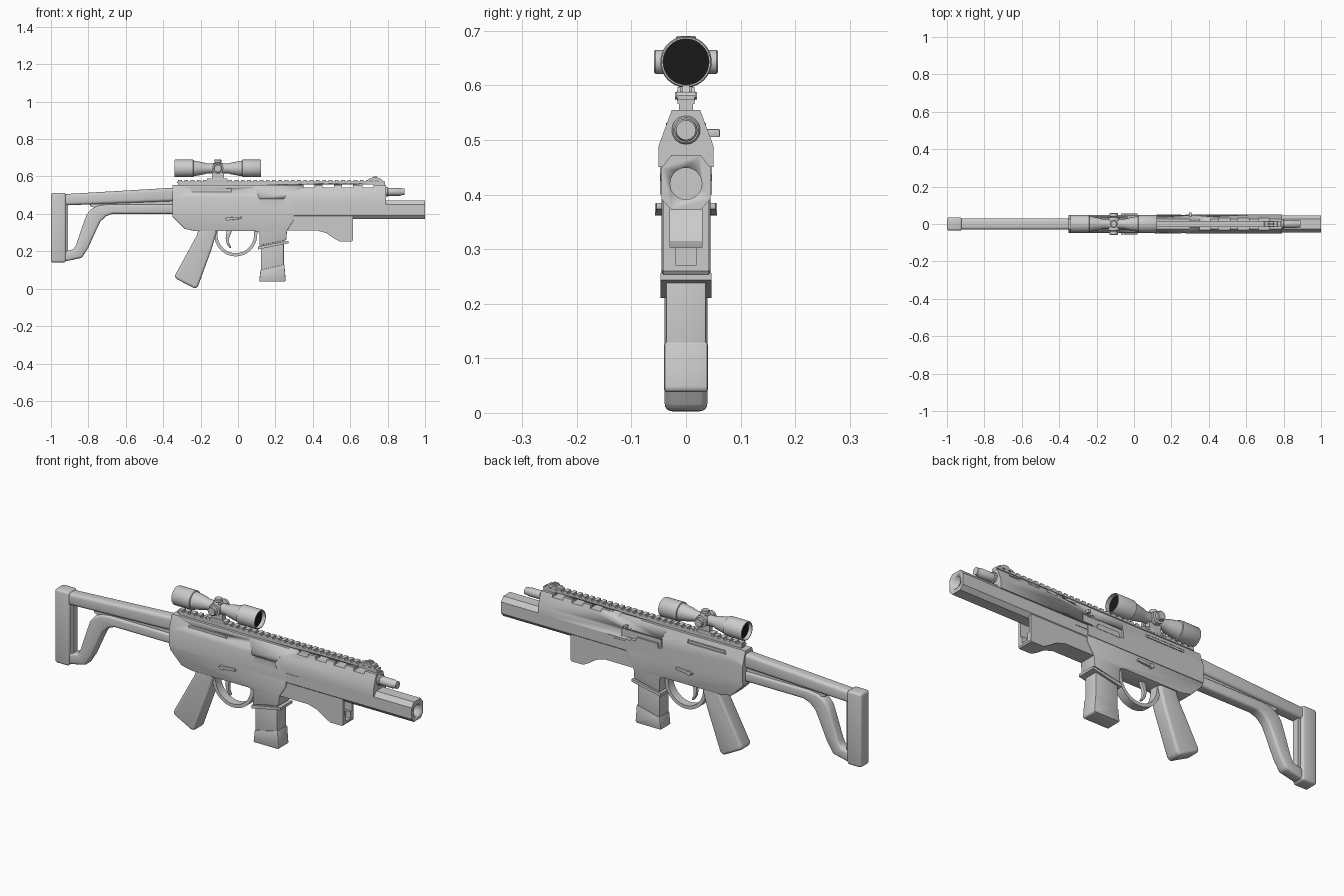
import bpy, bmesh, math
from mathutils import Matrix, Vector

if "Cube" in bpy.data.objects:
    bpy.data.objects.remove(bpy.data.objects["Cube"])


def finish(name, bm, bevel=0, segs=2, smooth=True):
    bmesh.ops.recalc_face_normals(bm, faces=bm.faces)
    me = bpy.data.meshes.new(name)
    bm.to_mesh(me)
    bm.free()
    ob = bpy.data.objects.new(name, me)
    bpy.context.collection.objects.link(ob)
    bpy.ops.object.select_all(action='DESELECT')
    ob.select_set(True)
    bpy.context.view_layer.objects.active = ob
    if bevel:
        m = ob.modifiers.new("bevel", 'BEVEL')
        m.width, m.segments, m.limit_method = bevel, segs, 'ANGLE'
        m.angle_limit = math.radians(35)
        bpy.ops.object.modifier_apply(modifier=m.name)
    if smooth:
        bpy.ops.object.shade_smooth_by_angle(angle=math.radians(32))
    return ob


def extrude(name, pts, vec, to3d, **kw):
    bm = bmesh.new()
    f = bm.faces.new([bm.verts.new(to3d(*p)) for p in pts])
    r = bmesh.ops.extrude_face_region(bm, geom=[f])
    bmesh.ops.translate(bm, vec=vec, verts=[v for v in r['geom'] if isinstance(v, bmesh.types.BMVert)])
    return finish(name, bm, **kw)


def side(name, pts, w, yc=0, **kw):
    """XZ outline, 2*w thick in y"""
    return extrude(name, pts, (0, 2 * w, 0), lambda x, z: (x, yc - w, z), **kw)


def section(name, pts, x0, x1, **kw):
    """Half YZ section (y >= 0), mirrored and swept along x"""
    full = pts + [(-y, z) for y, z in reversed(pts)]
    return extrude(name, full, (x1 - x0, 0, 0), lambda y, z: (x0, y, z), **kw)


def box(name, x0, x1, y0, y1, z0, z1, **kw):
    return side(name, [(x0, z0), (x1, z0), (x1, z1), (x0, z1)], (y1 - y0) / 2, (y0 + y1) / 2, **kw)


def lathe(name, prof, loc, axis='X', n=32, **kw):
    """(distance, radius) profile turned about an axis"""
    bm = bmesh.new()
    rings = []
    for d, r in prof:
        rings.append([bm.verts.new((r * math.cos(2 * math.pi * i / n), r * math.sin(2 * math.pi * i / n), d))
                      for i in range(n)])
    for a, b in zip(rings, rings[1:]):
        for i in range(n):
            bm.faces.new((a[i], a[(i + 1) % n], b[(i + 1) % n], b[i]))
    bm.faces.new(rings[0])
    bm.faces.new(rings[-1])
    q = Vector({'X': (1, 0, 0), 'Y': (0, 1, 0), 'Z': (0, 0, 1)}[axis]).to_track_quat('Z', 'Y')
    bm.transform(Matrix.Translation(loc) @ q.to_matrix().to_4x4())
    return finish(name, bm, **kw)


def cut(targets, cutter):
    for t in targets:
        bpy.context.view_layer.objects.active = t
        m = t.modifiers.new("cut", 'BOOLEAN')
        m.operation, m.object, m.solver = 'DIFFERENCE', cutter, 'EXACT'
        bpy.ops.object.modifier_apply(modifier=m.name)
    bpy.data.objects.remove(cutter)


# receiver
upper = section("upper_receiver", [(.026, .555), (.048, .49), (.048, .40)], -.35, .30)
lower = side("lower_receiver", [(-.35, .45), (-.35, .385), (-.335, .37), (-.285, .32), (-.23, .308), (.09, .308),
                                (.115, .30), (.115, .23), (.258, .26), (.262, .31), (.30, .37), (.30, .45)],
             .045, bevel=.003)
side("magwell_flange", [(.108, .21), (.27, .243), (.27, .256), (.108, .226)], .047)
side("receiver_front_block", [(.25, .45), (.25, .312), (.40, .312), (.40, .38), (.31, .39), (.31, .45)], .042)

# handguard over the barrel, with a slanted rear edge
hand = section("handguard", [(.026, .555), (.050, .49), (.050, .45)], .06, .79)
cut([hand], side("rear_cut", [(.0, .6), (.06, .6), (.115, .48), (.245, .48), (.265, .51), (.275, .51),
                             (.275, .4), (0, .4)], .1))
side("receiver_notch_plate", [(.125, .475), (.24, .475), (.25, .45), (.12, .45)], .0495)

# rail with teeth
neck = box("rail_neck", -.32, .785, -.013, .013, .545, .572)
box("rail_base", -.325, .785, -.016, .016, .566, .574)
for i in range(33):
    x = -.32 + i * .0335
    box("rail_tooth", x, x + .02, -.016, .016, .573, .582)
for x in (.35, .453, .556, .665):
    cut([hand, neck], box("slot_cutter", x, x + .06, -.1, .1, .541, .558))

# side recesses, ejection port and charging handle
for s in (-1, 1):
    cut([upper], box("groove_cutter", -.25, -.035, s * .044 - .012, s * .044 + .012, .516, .535))
    box("groove_insert", -.24, -.045, s * .033 - .004, s * .033 + .004, .52, .531)
    side("selector", [(-.07, .37), (-.05, .366), (.02, .373), (.02, .385), (-.04, .382), (-.07, .378)],
         .006, s * .049, bevel=.002)
    lathe("selector_pivot", [(-.008, .011), (.008, .011)], (-.055, s * .049, .373), 'Y', 16)
    box("handguard_slit_bar", .27, .37, s * .043 - .004, s * .043 + .004, .425, .438)
cut([upper, hand], box("port_cutter", .10, .33, .038, .1, .455, .50))
box("bolt_cover", .11, .32, .03, .041, .46, .495)
box("charging_handle", .293, .307, .03, .062, .505, .52, bevel=.002)

# octagonal barrel with bore, and gas tube
barrel = section("barrel", [(.027, .372), (.045, .392), (.045, .449), (.027, .472)], .28, 1.0)
cut([barrel], lathe("bore_cutter", [(-.12, .029), (.1, .029)], (1, 0, .42)))
lathe("gas_tube", [(0, .018), (.01, .018), (.012, .021), (.085, .021), (.09, .018), (.106, .018)], (.785, 0, .518))
lathe("gas_tube_collar", [(0, .026), (.018, .026), (.022, .023)], (.78, 0, .518))

# hand stop with hollow front
stop = side("hand_stop", [(.30, .40), (.38, .312), (.42, .312), (.47, .298), (.515, .268), (.545, .253),
                          (.61, .253), (.615, .26), (.615, .40)], .042)
cut([stop], side("stop_cutter", [(.48, .39), (.49, .35), (.52, .315), (.56, .303), (.7, .303), (.7, .39)], .029))
cut([stop], box("lip_cutter", .59, .7, -.018, .018, .27, .32))

# magazine
mag = side("magazine", [(.122, .30), (.122, .05), (.245, .05), (.245, .30)], .037, bevel=.004)
side("magazine_base", [(.113, .038), (.25, .038), (.255, .045), (.248, .13), (.12, .10)], .040, bevel=.004)

# grip
side("grip", [(-.205, .34), (-.22, .285), (-.335, .075), (-.338, .06), (-.325, .05), (-.235, .003),
              (-.222, .004), (-.213, .015), (-.14, .215), (-.115, .30), (-.115, .34)],
     .039, bevel=.018, segs=4)

# trigger guard and trigger
arc = [math.pi + math.pi * i / 24 for i in range(25)]
outer = [(-.012 + .115 * math.cos(a), .29 + .117 * math.sin(a)) for a in arc]
inner = [(-.012 + .098 * math.cos(a), .29 + .10 * math.sin(a)) for a in reversed(arc)]
side("trigger_guard", [(-.127, .315)] + outer + [(.103, .315), (.086, .315)] + inner + [(-.11, .315)], .022)
side("trigger", [(-.06, .315), (-.066, .27), (-.06, .24), (-.045, .218), (-.036, .219), (-.047, .245),
                 (-.048, .27), (-.03, .315)], .009, bevel=.003)

# shoulder stock
side("stock_bar", [(-.94, .505), (-.94, .445), (-.34, .468), (-.34, .54)], .030, bevel=.016, segs=4)
side("stock_web", [(-.79, .47), (-.79, .44), (-.74, .425), (-.34, .425), (-.34, .50)], .017)
side("stock_strut", [(-.34, .45), (-.34, .40), (-.67, .40), (-.705, .388), (-.735, .36), (-.755, .32),
                     (-.80, .22), (-.835, .165), (-.93, .145), (-.93, .20), (-.88, .21), (-.865, .235),
                     (-.83, .34), (-.81, .395), (-.785, .425), (-.75, .443), (-.70, .45)],
     .028, bevel=.012, segs=3)
box("butt_plate", -1, -.92, -.035, .035, .14, .512, bevel=.012, segs=3)
box("butt_inner_plate", -.925, -.908, -.018, .018, .19, .46)

# scope body
dark = bpy.data.materials.new("dark_lens")
dark.diffuse_color = (.01, .01, .01, 1)
dark.use_nodes = True
dark.node_tree.nodes["Principled BSDF"].inputs["Base Color"].default_value = dark.diffuse_color
half = [(.0, .026), (.055, .026), (.075, .032), (.13, .042), (.132, .047), (.228, .047), (.232, .045),
        (.232, .042), (.205, .042)]
prof = [(-d, r) for d, r in reversed(half[1:])] + half
lathe("scope", prof, (-.108, 0, .643), n=40)
for x in (-.108 - .212, -.108 + .208):
    lathe("lens", [(0, .0425), (.004, .0425)], (x, 0, .643), n=40).data.materials.append(dark)
# turrets and mount
turret = [(0, .03), (.036, .03), (.037, .017), (.041, .022), (.056, .022), (.059, .019)]
for s in (-1, 1):
    lathe("side_turret", [(s * d, r) for d, r in turret], (-.108, 0, .643), 'Y', 24)
lathe("top_turret", [(d * .8, r * .85) for d, r in turret], (-.108, 0, .643), 'Z', 24)
box("mount_post", -.14, -.076, -.013, .013, .585, .63)
box("mount_clamp", -.165, -.055, -.017, .017, .572, .59, bevel=.002)
for x in (-.15, -.07):
    lathe("mount_bolt", [(-.02, .007), (.02, .007)], (x, 0, .581), 'Y', 12)

# front sight
side("front_sight_base", [(.69, .578), (.77, .578), (.765, .588), (.70, .588)], .017)
side("front_sight_post", [(.715, .585), (.75, .585), (.742, .6), (.724, .6)], .006)
for s in (-1, 1):
    side("front_sight_ear", [(.71, .585), (.755, .585), (.745, .597), (.72, .597)], .003, s * .013)
